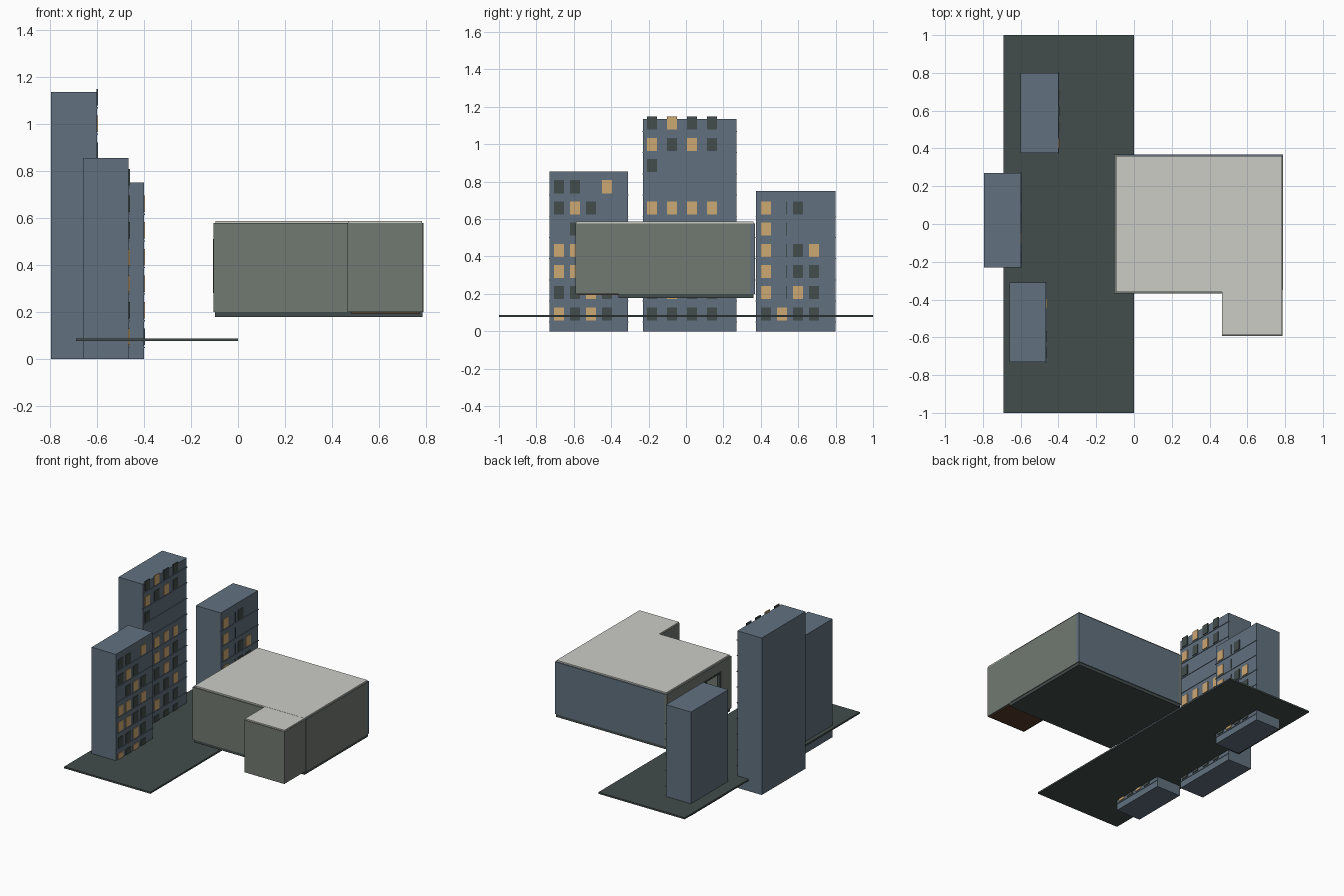
import bpy, bmesh

if "Cube" in bpy.data.objects:
    bpy.data.objects.remove(bpy.data.objects["Cube"])


def mat(name, r, g, b):
    """Flat material from 0-255 sRGB values."""
    def lin(c):
        c /= 255
        return c / 12.92 if c <= 0.04045 else ((c + 0.055) / 1.055) ** 2.4
    m = bpy.data.materials.new(name)
    m.diffuse_color = (lin(r), lin(g), lin(b), 1)
    m.use_nodes = True
    m.node_tree.nodes["Principled BSDF"].inputs["Base Color"].default_value = m.diffuse_color
    return m


BLUE = mat("slate_blue", 97, 113, 127)
WALL = mat("grey_green", 113, 121, 113)
CEIL = mat("pale_plaster", 204, 204, 198)
DARK = mat("dark_green", 66, 77, 75)
LIT = mat("warm_light", 206, 168, 115)
WOOD = mat("brown_floor", 88, 60, 42)


def boxes(name, material, *bounds):
    """One object holding boxes given as (x0, x1, y0, y1, z0, z1)."""
    bm = bmesh.new()
    for x0, x1, y0, y1, z0, z1 in bounds:
        for v in bmesh.ops.create_cube(bm, size=1)["verts"]:
            v.co.x = x1 if v.co.x > 0 else x0
            v.co.y = y1 if v.co.y > 0 else y0
            v.co.z = z1 if v.co.z > 0 else z0
    me = bpy.data.meshes.new(name)
    bm.to_mesh(me)
    bm.free()
    me.materials.append(material)
    ob = bpy.data.objects.new(name, me)
    bpy.context.collection.objects.link(ob)
    return ob


# Street slab
boxes("street", DARK, (-0.69, 0, -1, 1, 0.075, 0.087))


# Towers: windows listed from the bottom storey up, Y lit, D dark, I thin slit
def tower(name, x0, x1, y0, y1, height, first, step, rows):
    boxes(name, BLUE, (x0, x1, y0, y1, 0, height))
    panes = {"Y": [], "D": []}
    bands = []
    for k, row in enumerate(rows):
        z = 0.093 + 0.1133 * k
        bands.append((x1 - 0.004, x1 + 0.004, y0 - 0.003, y1 + 0.003,
                      z - 0.047, z - 0.042))
        for i, c in enumerate(row):
            y = first + step * i
            if c == "I":
                panes["D"].append((x1 - 0.002, x1 + 0.004, y + 0.022, y + 0.027,
                                   z - 0.035, z + 0.035))
            elif c in panes:
                panes[c].append((x1 - 0.002, x1 + 0.005, y - 0.027, y + 0.027,
                                 z - 0.035, z + 0.035))
    boxes(name + "_lit_windows", LIT, *panes["Y"])
    boxes(name + "_dark_windows", DARK, *panes["D"])
    boxes(name + "_floor_bands", BLUE, *bands)


tower("near_tower", -0.66, -0.465, -0.73, -0.31, 0.855, -0.68, 0.086,
      ["YDYD", "DDYD", "YYDD", "YYDY", " DYD", "DYD ", "DD Y"])
tower("tall_tower", -0.795, -0.60, -0.23, 0.27, 1.135, -0.182, 0.107,
      ["DDDD", "DYDD", "YDDY", "DDYD", "DYYD", "YYYY", "    ", "D   ",
       "YDYD", "DYDD"])
tower("far_tower", -0.60, -0.40, 0.375, 0.80, 0.75, 0.427, 0.0855,
      ["DYDD", "YIYD", "YIDD", "YIDY", "YI  ", "YID "])

# Main room: floor, walls and ceiling
Z0, Z1 = 0.2, 0.577
boxes("room_floor", DARK, (-0.098, 0.785, -0.362, 0.362, 0.178, Z0))
boxes("back_wall", BLUE, (-0.085, 0.79, 0.345, 0.368, Z0, Z1))
boxes("right_wall", WALL, (0.77, 0.79, -0.35, 0.345, Z0, Z1))
boxes("front_wall", WALL,
      (-0.085, 0.54, -0.368, -0.348, Z0, Z1),
      (0.70, 0.785, -0.368, -0.348, Z0, Z1),
      (0.54, 0.70, -0.368, -0.348, 0.48, Z1))
boxes("room_ceiling", CEIL, (-0.095, 0.783, -0.36, 0.36, 0.572, 0.587))

# Left wall with a wide window opening
W0, W1, S0, S1 = -0.25, 0.25, 0.28, 0.51
boxes("window_wall", WALL,
      (-0.105, -0.085, -0.368, 0.368, Z0, S0),
      (-0.105, -0.085, -0.368, 0.368, S1, Z1),
      (-0.105, -0.085, -0.368, W0, S0, S1),
      (-0.105, -0.085, W1, 0.368, S0, S1))
boxes("window_frame", DARK,
      (-0.107, -0.083, W0, W1, S0, S0 + 0.012),
      (-0.107, -0.083, W0, W1, S1 - 0.012, S1),
      *[(-0.107, -0.083, y - 0.006, y + 0.006, S0, S1)
        for y in (W0 + 0.006, -0.083, 0.083, W1 - 0.006)])

# Side annex
boxes("annex_floor", WOOD, (0.48, 0.775, -0.58, -0.35, 0.193, Z0 + 0.001))
boxes("annex_walls", WALL,
      (0.465, 0.785, -0.592, -0.575, Z0, Z1),
      (0.465, 0.482, -0.575, -0.368, Z0, Z1),
      (0.768, 0.785, -0.575, -0.368, Z0, Z1))
boxes("annex_ceiling", CEIL, (0.467, 0.783, -0.587, -0.36, 0.572, 0.586))
